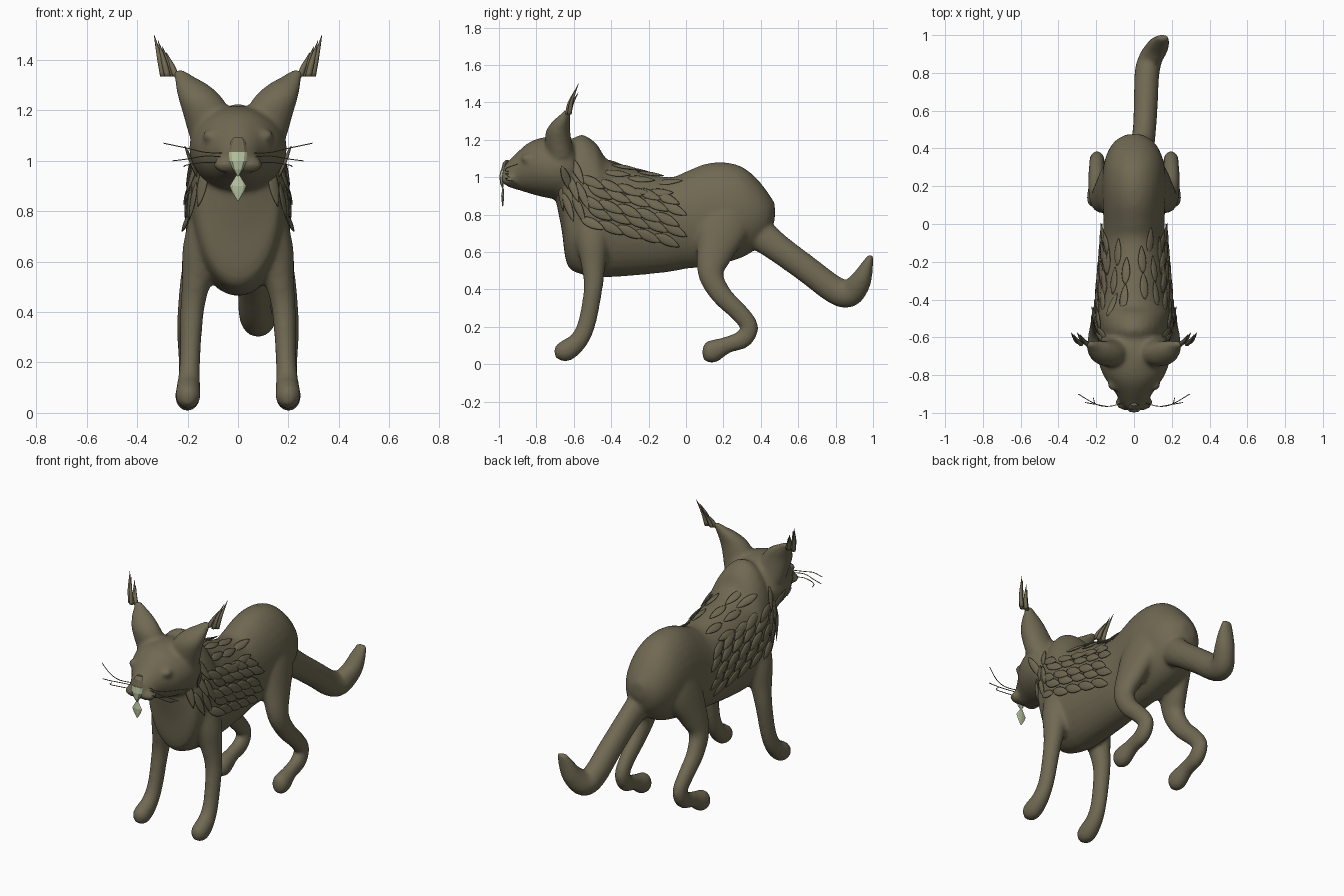
import bpy, bmesh, math
from mathutils import Vector
from mathutils.bvhtree import BVHTree

cube = bpy.data.objects.get("Cube")
if cube:
    bpy.data.objects.remove(cube, do_unlink=True)


def material(name, colour):
    m = bpy.data.materials.new(name)
    m.use_nodes = True
    m.diffuse_color = (*colour, 1)
    bsdf = m.node_tree.nodes["Principled BSDF"]
    bsdf.inputs["Base Color"].default_value = (*colour, 1)
    bsdf.inputs["Roughness"].default_value = 0.8
    return m


FUR = material("olive_fur", (0.16, 0.14, 0.085))
PALE = material("pale_green", (0.47, 0.54, 0.35))


def catmull(items, steps):
    """Smoothly resample a list of equal-length tuples."""
    out = []
    for i in range(len(items) - 1):
        a, b, c, d = (items[min(max(i + k, 0), len(items) - 1)] for k in (-1, 0, 1, 2))
        for s in range(steps):
            t = s / steps
            out.append([q + 0.5 * t * (r - p + t * (2*p - 5*q + 4*r - w + t * (3*(q - r) + w - p)))
                        for p, q, r, w in zip(a, b, c, d)])
    return out + [list(items[-1])]


def loft(bm, rings, sides=24):
    """Skin elliptical rings given as (centre, u axis, v axis)."""
    loops = []
    for c, u, v in rings:
        loops.append([bm.verts.new(Vector(c) + Vector(u) * math.cos(a) + Vector(v) * math.sin(a))
                      for a in (math.tau * k / sides for k in range(sides))])
    for p, q in zip(loops, loops[1:]):
        for k in range(sides):
            j = (k + 1) % sides
            bm.faces.new((p[k], p[j], q[j], q[k]))
    bm.faces.new(loops[0][::-1])
    bm.faces.new(loops[-1])


def trunk(bm, profile):
    """Rows of y, bottom z, top z, half width."""
    loft(bm, [((0, y, (b + t) / 2), (w, 0, 0), (0, 0, (t - b) / 2))
              for y, b, t, w in catmull(profile, 4)], 32)


def limb(bm, path, side=1):
    """Rows of x, y, z, half width, half depth."""
    pts = catmull(path, 5)
    rings = []
    for i, (x, y, z, rx, rd) in enumerate(pts):
        p, q = pts[max(i - 1, 0)], pts[min(i + 1, len(pts) - 1)]
        n = Vector((0, -(q[2] - p[2]), q[1] - p[1])).normalized()
        rings.append(((side * x, y, z), (rx, 0, 0), n * rd))
    loft(bm, rings)


def finish(name, bm, mat, smooth=True):
    bmesh.ops.recalc_face_normals(bm, faces=bm.faces)
    me = bpy.data.meshes.new(name)
    bm.to_mesh(me)
    bm.free()
    me.materials.append(mat)
    for p in me.polygons:
        p.use_smooth = smooth
    ob = bpy.data.objects.new(name, me)
    bpy.context.collection.objects.link(ob)
    return ob


# Body: torso, head, ears, legs and tail fused into one smooth skin
bm = bmesh.new()
trunk(bm, [(-.695, .87, 1.1, .07), (-.665, .72, 1.15, .13), (-.635, .53, 1.18, .168),
           (-.56, .48, 1.228, .188), (-.48, .465, 1.18, .198), (-.42, .465, 1.095, .195),
           (-.3, .472, 1.05, .185), (-.1, .492, 1.0, .168), (0, .51, 1.03, .162),
           (.1, .52, 1.07, .166), (.2, .54, 1.08, .17), (.3, .57, 1.055, .163),
           (.38, .62, .99, .14), (.44, .68, .915, .1), (.475, .77, .86, .04)])
trunk(bm, [(-.985, .975, 1.06, .03), (-.95, .948, 1.085, .066), (-.9, .932, 1.135, .095),
           (-.85, .917, 1.178, .13), (-.8, .902, 1.203, .163), (-.73, .887, 1.217, .188),
           (-.66, .88, 1.215, .192), (-.6, .9, 1.2, .17)])
for s in (-1, 1):
    ear = [(.105, -.67, 1.1, .09, .075), (.125, -.683, 1.19, .095, .072),
           (.15, -.683, 1.25, .088, .064), (.182, -.665, 1.3, .067, .047),
           (.215, -.645, 1.335, .04, .027), (.235, -.633, 1.362, .018, .014)]
    loft(bm, [((s * x, y, z), (rx, 0, 0), (0, ry, 0)) for x, y, z, rx, ry in catmull(ear, 4)])
    limb(bm, [(.12, -.5, .8, .07, .1), (.145, -.5, .65, .075, .085), (.165, -.495, .52, .058, .064),
              (.182, -.497, .4, .047, .05), (.19, -.53, .22, .041, .048),
              (.195, -.575, .125, .045, .05), (.198, -.635, .076, .05, .058),
              (.198, -.675, .063, .044, .048), (.198, -.702, .056, .02, .024)], s)
    limb(bm, [(.1, .22, .86, .06, .1), (.115, .2, .75, .075, .14), (.15, .155, .6, .068, .1),
              (.18, .133, .48, .054, .068), (.195, .19, .37, .046, .056),
              (.198, .285, .275, .042, .05), (.196, .338, .2, .04, .048), (.196, .305, .135, .041, .05),
              (.198, .22, .103, .04, .045), (.2, .145, .07, .05, .061), (.2, .108, .057, .043, .05),
              (.2, .088, .054, .02, .025)], s)
limb(bm, [(.02, .3, .76, .07, .08), (.04, .4, .69, .066, .085), (.055, .5, .615, .062, .076),
          (.063, .65, .505, .064, .073), (.068, .79, .4, .066, .074), (.085, .87, .378, .067, .075),
          (.12, .93, .44, .06, .06), (.14, .965, .52, .048, .036), (.152, .99, .585, .03, .014)])
# Eyelids and cheek pads
for s in (-1, 1):
    for x, y, z, r in ((.105, -.852, 1.1, .03), (.045, -.945, .985, .042)):
        loft(bm, [((s * x, y + r * math.cos(a), z), (1.3 * r * math.sin(a), 0, 0), (0, 0, .8 * r * math.sin(a)))
                  for a in (.1 + 2.94 * k / 8 for k in range(9))], 12)
rough = finish("rough_body", bm, FUR)
mod = rough.modifiers.new("fuse", 'REMESH')
mod.mode, mod.voxel_size, mod.use_smooth_shade = 'VOXEL', 0.012, True
mod = rough.modifiers.new("soften", 'SMOOTH')
mod.factor, mod.iterations = 0.5, 8
skin = bpy.data.meshes.new_from_object(rough.evaluated_get(bpy.context.evaluated_depsgraph_get()))
bpy.data.objects.remove(rough, do_unlink=True)
skin.name = "body"
skin.materials.clear()
skin.materials.append(FUR)
for p in skin.polygons:
    p.use_smooth = True
    p.material_index = 0
bpy.context.collection.objects.link(bpy.data.objects.new("body", skin))
tree = BVHTree.FromPolygons([v.co for v in skin.vertices], [p.vertices for p in skin.polygons])


# Feathers: flat pointed leaves laid on the skin
def feather(bm, origin, ray, heading, length, width):
    hit, n, _, _ = tree.ray_cast(Vector(origin), Vector(ray))
    if hit is None:
        return
    d = Vector(heading)
    d = (d - n * d.dot(n)).normalized()
    w = n.cross(d)
    rings = []
    for k in range(9):
        t = .02 + .96 * k / 8
        half = width * math.sin(math.pi * t ** .85) ** .8
        rings.append((hit + d * length * (t - .5) + n * (.003 + .012 * t), w * half, n * half * .28))
    loft(bm, rings, 10)


bm = bmesh.new()
for s in (-1, 1):
    for i in range(5):
        for j in range(5):
            y = -.5 + .1 * j + .04 * (i % 2)
            z = .97 - .055 * i - .022 * j
            feather(bm, (s, y, z), (-s, 0, 0), (0, .85, -.45), .15, .027)
    # Steep ruff feathers beside the neck
    for y, z in ((-.66, .9), (-.625, .84), (-.6, .94), (-.57, .83), (-.55, .9), (-.64, .99), (-.58, 1.03)):
        feather(bm, (s, y, z), (-s, 0, 0), (0, .4, -.9), .17, .022)
    # Feathers along the back
    for x, y in ((.05, -.36), (.11, -.4), (.1, -.27), (.04, -.22), (.13, -.17), (.08, -.12), (.15, -.3)):
        feather(bm, (s * x, y + .03 * s, 2), (0, 0, -1), (0, 1, 0), .15, .023)
finish("feathers", bm, FUR)

# Ear tufts: fans of tapering blades
bm = bmesh.new()
for s in (-1, 1):
    for k in range(4):
        t = k / 3
        x0, x1, z1 = .246 + .05 * t, .285 + .048 * t, 1.43 + .07 * t
        y0 = -.635 + .012 * (k % 2)
        blade = [(x0, y0, 1.335, .013), ((x0 * .6 + x1 * .4), y0 + .012, 1.335 + .45 * (z1 - 1.335), .011),
                 (x1, y0 + .048, z1, .001)]
        loft(bm, [((s * x, y, z), (r, 0, 0), (0, r, 0)) for x, y, z, r in catmull(blade, 3)], 6)
finish("ear_tufts", bm, FUR)


# Nose plate and the two pale pieces hanging at the mouth
def plate(name, rows, mat):
    b = bmesh.new()
    loft(b, [((0, y, z), (w, 0, 0), (0, d, 0)) for y, z, w, d in rows], 8)
    finish(name, b, mat, False)


plate("nose", [(-.955, 1.092, .018, .008), (-.965, 1.075, .03, .014), (-.975, 1.035, .037, .014)], FUR)
plate("upper_mouth_piece", [(-.978, 1.036, .036, .014), (-.984, 1.0, .034, .014),
                            (-.984, .965, .02, .009), (-.98, .938, .002, .002)], PALE)
plate("lower_mouth_piece", [(-.978, .945, .006, .003), (-.98, .9, .033, .008),
                            (-.98, .875, .023, .006), (-.98, .842, .002, .002)], PALE)

# Whiskers
for s in (-1, 1):
    for k, (ey, ez, ex, z0) in enumerate(((-.9, 1.07, .295, 1.03), (-.945, 1.0, .26, 1.015), (-.92, .978, .215, .99))):
        cu = bpy.data.curves.new("whisker", 'CURVE')
        cu.dimensions, cu.bevel_depth, cu.bevel_resolution = '3D', .0022, 1
        sp = cu.splines.new('POLY')
        pts = catmull([(.05, -.945, z0), (.13, -.965, z0 + .004), (.2, -.955, z0 * .5 + ez * .5), (ex, ey, ez)], 4)
        sp.points.add(len(pts) - 1)
        for p, (x, y, z) in zip(sp.points, pts):
            p.co = (s * x, y, z, 1)
        cu.materials.append(FUR)
        bpy.context.collection.objects.link(bpy.data.objects.new(
            ("left" if s > 0 else "right") + "_whisker_" + str(k + 1), cu))
